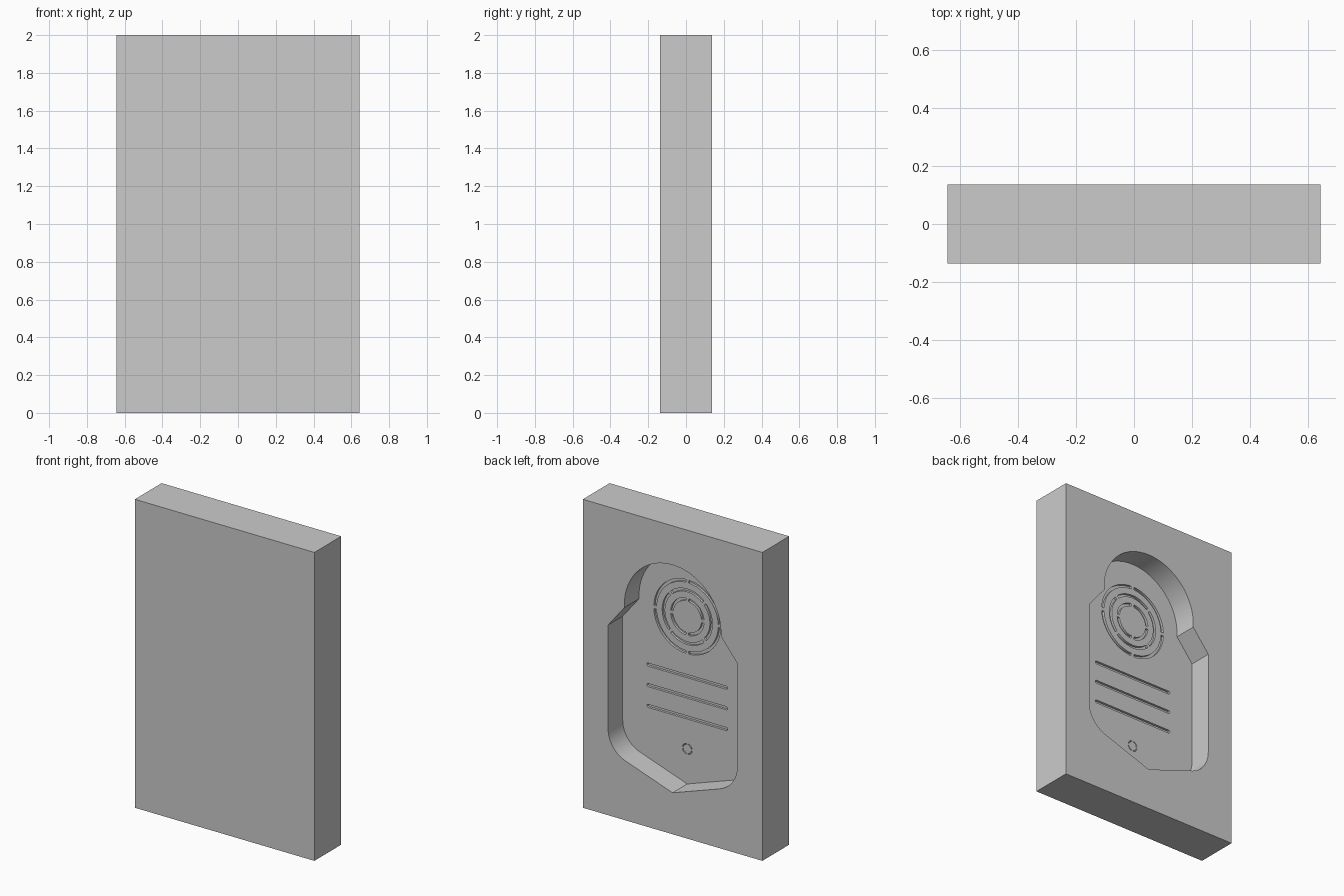
import bpy, bmesh
from math import sin, cos, pi, radians, atan2

if "Cube" in bpy.data.objects:
    bpy.data.objects.remove(bpy.data.objects["Cube"])

W, T, H = 1.288, 0.274, 2.0
BACK = T / 2
FLOOR = BACK - 0.15
GROOVE = 0.015


def arc(cx, cz, r, a0, a1, n):
    """Points on an arc in the xz plane, angles in degrees."""
    return [(cx + r * cos(radians(a0 + (a1 - a0) * i / n)),
             cz + r * sin(radians(a0 + (a1 - a0) * i / n))) for i in range(n + 1)]


def prisms(name, outlines, y0, y1):
    """One object holding a straight prism along y for every xz outline."""
    bm = bmesh.new()
    for pts in outlines:
        front = [bm.verts.new((x, y0, z)) for x, z in pts]
        back = [bm.verts.new((x, y1, z)) for x, z in pts]
        bm.faces.new(front)
        bm.faces.new(back[::-1])
        for i in range(len(pts)):
            j = (i + 1) % len(pts)
            bm.faces.new((front[j], front[i], back[i], back[j]))
    bmesh.ops.recalc_face_normals(bm, faces=bm.faces)
    me = bpy.data.meshes.new(name)
    bm.to_mesh(me)
    bm.free()
    ob = bpy.data.objects.new(name, me)
    bpy.context.collection.objects.link(ob)
    return ob


def cut(target, cutter):
    mod = target.modifiers.new(cutter.name, 'BOOLEAN')
    mod.operation = 'DIFFERENCE'
    mod.solver = 'EXACT'
    mod.object = cutter
    cutter.hide_render = True
    bpy.context.view_layer.objects.active = target
    bpy.ops.object.modifier_apply(modifier=mod.name)
    bpy.data.objects.remove(cutter)


def ring_slots(cz, r_out, r_in, count, gap, start):
    """A ring broken into arc-shaped slots; gap is a width along the ring."""
    g = gap / r_out * 180 / pi / 2
    step = 360 / count
    slots = []
    for k in range(count):
        a, b = start + k * step + g, start + (k + 1) * step - g
        slots.append(arc(0, cz, r_out, a, b, 16) + arc(0, cz, r_in, b, a, 16))
    return slots


# Slab
slab = prisms("mould_slab", [[(-W/2, 0), (W/2, 0), (W/2, H), (-W/2, H)]], -T/2, T/2)

# Recess: pointed base, rounded lower corners, shoulders and arched head
side, r = 0.463, 0.185
slope = 19.3
half = [(0, 0.269)]
half += arc(side - r, 0.56, r, slope - 90, 0, 12)
half += [(side, 1.233), (0.346, 1.377)]
half += arc(0, 1.40, 0.346, 0, 90, 24)
outline = half + [(-x, z) for x, z in half[-2:0:-1]]
cut(slab, prisms("recess_cutter", [outline], FLOOR, BACK + 0.1))

# Grooves in the recess floor: grille rings, three bars, small ring
slots = []
for r_out, start in ((0.24, 0), (0.18, 45), (0.12, 0)):
    slots += ring_slots(1.353, r_out, r_out - 0.018, 4, 0.022, start)
for z in (0.968, 0.835, 0.70):
    slots.append(arc(0.28, z, 0.01, -90, 90, 8) + arc(-0.28, z, 0.01, 90, 270, 8))
slots += ring_slots(0.496, 0.035, 0.029, 4, 0.014, 0)
cut(slab, prisms("groove_cutter", slots, FLOOR - GROOVE, FLOOR + 0.05))

# Smooth the curved walls, keep edges sharp
bpy.ops.object.select_all(action='DESELECT')
slab.select_set(True)
bpy.context.view_layer.objects.active = slab
bpy.ops.object.shade_smooth_by_angle(angle=radians(15))
